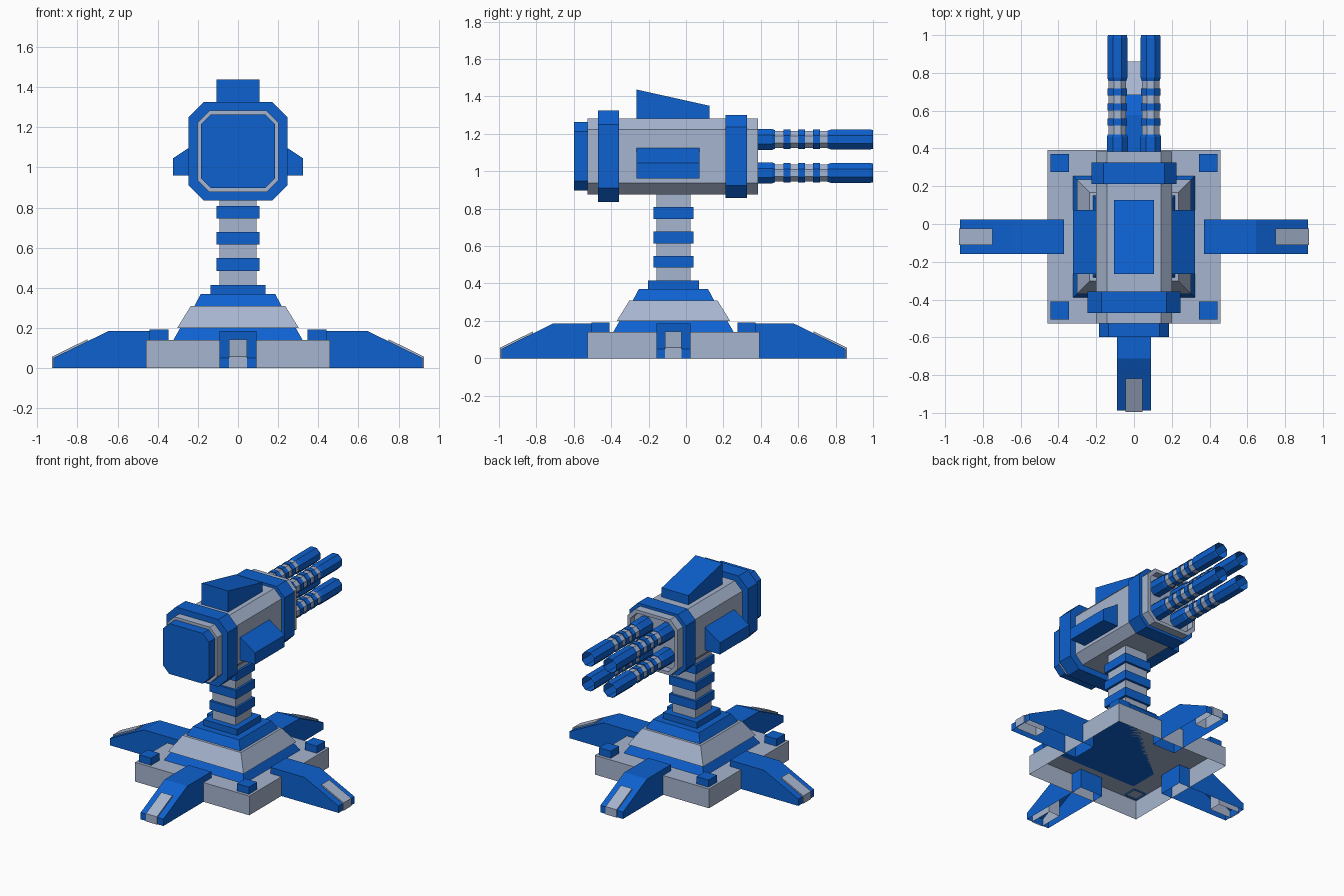
import bpy
import bmesh
from math import cos, sin, pi
from mathutils import Matrix, Vector

default = bpy.data.objects.get("Cube")
if default:
    bpy.data.objects.remove(default, do_unlink=True)

CY = -0.067          # y of the stand's centre line
HEAD_Z = 1.08        # height of the gun housing's axis


def material(name, rgb):
    m = bpy.data.materials.new(name)
    m.use_nodes = True
    m.diffuse_color = (*rgb, 1)
    m.node_tree.nodes["Principled BSDF"].inputs["Base Color"].default_value = (*rgb, 1)
    return m


BLUE = material("strong blue", (0.004, 0.12, 0.63))
GREY = material("pale steel", (0.38, 0.46, 0.62))


def loft(name, sections, mat, open_start=False, open_end=False, matrix=None):
    """Skin a row of equal-length rings; either end may be left open."""
    bm = bmesh.new()
    rings = [[bm.verts.new(p) for p in ring] for ring in sections]
    n = len(rings[0])
    for a, b in zip(rings, rings[1:]):
        for i in range(n):
            j = (i + 1) % n
            bm.faces.new((a[i], a[j], b[j], b[i]))
    caps = [bm.faces.new(rings[0]), bm.faces.new(rings[-1])]
    bmesh.ops.recalc_face_normals(bm, faces=bm.faces)
    drop = [f for f, is_open in zip(caps, (open_start, open_end)) if is_open]
    if drop:
        bmesh.ops.delete(bm, geom=drop, context='FACES_ONLY')
    if matrix:
        bm.transform(matrix)
    mesh = bpy.data.meshes.new(name)
    bm.to_mesh(mesh)
    bm.free()
    mesh.materials.append(mat)
    obj = bpy.data.objects.new(name, mesh)
    bpy.context.collection.objects.link(obj)
    return obj


def square(half, z, x=0, y=CY):
    return [(x + sx * half, y + sy * half, z)
            for sx, sy in ((-1, -1), (1, -1), (1, 1), (-1, 1))]


def block(name, mat, z0, z1, half0, half1=None, x=0, y=CY, hollow=False):
    """Square tower section, tapered when half1 is given."""
    return loft(name, [square(half0, z0, x, y), square(half1 or half0, z1, x, y)],
                mat, open_start=hollow)


def chamfered(y, hx, hz, c):
    """Eight-sided housing section facing along y."""
    corners = ((hx, hz - c), (hx - c, hz), (c - hx, hz), (-hx, hz - c),
               (-hx, c - hz), (c - hx, -hz), (hx - c, -hz), (hx, c - hz))
    return [(x, y, HEAD_Z + z) for x, z in corners]


def octagon(x, y, z, flat):
    r = flat / cos(pi / 8)
    return [(x + r * cos((i + 0.5) * pi / 4), y, z + r * sin((i + 0.5) * pi / 4))
            for i in range(8)]


def hollow_below(obj):
    """Remove the faces that lie on the ground."""
    bm = bmesh.new()
    bm.from_mesh(obj.data)
    ground = [f for f in bm.faces if all(v.co.z < 0.001 for v in f.verts)]
    bmesh.ops.delete(bm, geom=ground, context='FACES')
    bm.to_mesh(obj.data)
    bm.free()


# Stepped base
block("base_plate", GREY, 0, 0.14, 0.459, hollow=True)
block("lower_skirt", BLUE, 0.14, 0.2, 0.322, 0.288)
block("sloped_base", GREY, 0.2, 0.31, 0.303, 0.235)
block("upper_skirt", BLUE, 0.31, 0.37, 0.217, 0.185)
block("column_foot", BLUE, 0.37, 0.415, 0.136)

# Corner bolts
for sx in (-1, 1):
    for sy in (-1, 1):
        block("corner_bolt", BLUE, 0.13, 0.192, 0.048,
              x=sx * 0.393, y=CY + sy * 0.39, hollow=True)

# Four legs with toe plates
leg_side = ((0.37, 0), (0.37, 0.185), (0.645, 0.185), (0.92, 0.05), (0.92, 0))
toe_side = ((0.75, 0), (0.75, 0.144), (0.927, 0.057), (0.927, 0))
for name, turn in (("left", 0), ("back", 1), ("right", 2), ("front", 3)):
    place = Matrix.Translation(Vector((0, CY, 0))) @ Matrix.Rotation(turn * pi / 2, 4, 'Z')
    for part, side, half, mat in (("leg", leg_side, 0.091, BLUE),
                                  ("toe_plate", toe_side, 0.044, GREY)):
        obj = loft(name + "_" + part,
                   [[(x, s * half, z) for x, z in side] for s in (-1, 1)],
                   mat, matrix=place)
        hollow_below(obj)

# Column with collars
block("column", GREY, 0.415, 0.9, 0.092)
for z in (0.485, 0.615, 0.745):
    block("column_collar", BLUE, z, z + 0.063, 0.108)

# Gun housing, recessed at the muzzle end
loft("housing", [chamfered(-0.527, 0.202, 0.203, 0.06),
                 chamfered(0.385, 0.202, 0.203, 0.06),
                 chamfered(0.385, 0.178, 0.179, 0.052),
                 chamfered(0.335, 0.178, 0.179, 0.052)], GREY)
for name, y0, y1, hx, hz, c in (("front_cap", -0.598, -0.525, 0.185, 0.183, 0.05),
                                ("front_band", -0.47, -0.358, 0.246, 0.245, 0.075),
                                ("rear_band", 0.212, 0.325, 0.226, 0.222, 0.065)):
    loft(name, [chamfered(y, hx, hz, c) for y in (y0, y1)], BLUE)

# Wedge fin on the roof
fin_side = ((-0.265, 1.27), (-0.265, 1.437), (0.126, 1.35), (0.126, 1.27))
loft("roof_fin", [[(x, y, z) for y, z in fin_side] for x in (-0.107, 0.107)], BLUE)

# Side pods
pod_end = ((0.195, 0.96), (0.324, 0.96), (0.324, 1.045), (0.195, 1.13))
for name, s in (("left_pod", 1), ("right_pod", -1)):
    loft(name, [[(s * x, y, z) for x, z in pod_end] for y in (-0.265, 0.073)], BLUE)

# Four barrels with collars, bands and open muzzles
for x in (-0.088, 0.088):
    for z in (0.991, 1.17):
        def tube(name, mat, steps, **ends):
            loft(name, [octagon(x, y, z, r) for y, r in steps], mat, **ends)

        tube("barrel", GREY, ((0.33, 0.046), (0.77, 0.046)))
        tube("barrel_collar", BLUE, ((0.335, 0.056), (0.46, 0.056), (0.475, 0.05)))
        for y in (0.522, 0.6, 0.68):
            tube("barrel_band", BLUE, ((y, 0.052), (y + 0.037, 0.052)))
        tube("muzzle", BLUE, ((0.757, 0.047), (0.775, 0.053), (0.985, 0.053), (1.0, 0.05)),
             open_end=True)
